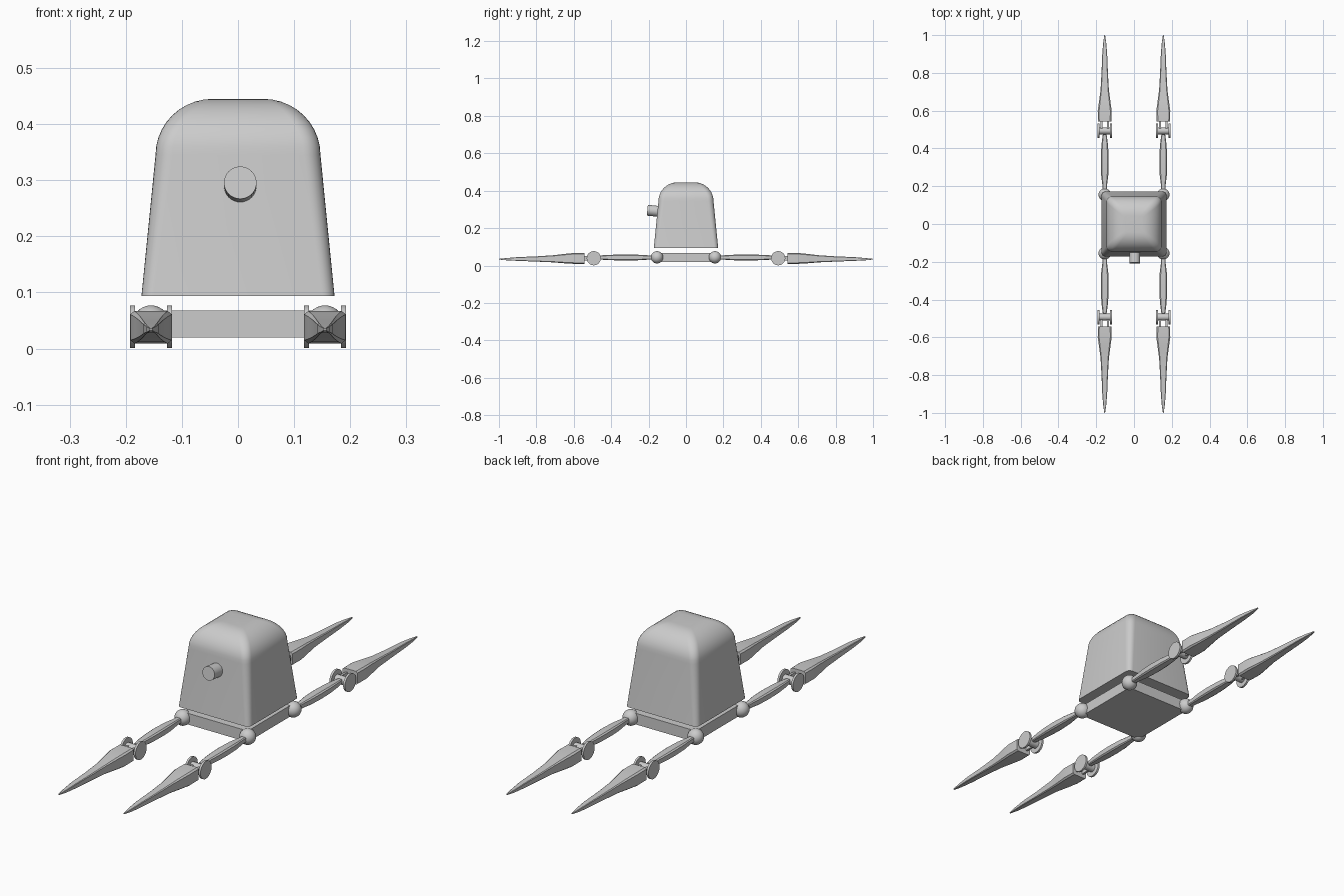
import bpy, bmesh, math
from mathutils import Matrix

if "Cube" in bpy.data.objects:
    bpy.data.objects.remove(bpy.data.objects["Cube"])


def finish(bm, name, angle=None):
    bmesh.ops.recalc_face_normals(bm, faces=bm.faces)
    me = bpy.data.meshes.new(name)
    bm.to_mesh(me)
    bm.free()
    ob = bpy.data.objects.new(name, me)
    bpy.context.collection.objects.link(ob)
    if angle:
        bpy.ops.object.select_all(action='DESELECT')
        ob.select_set(True)
        bpy.context.view_layer.objects.active = ob
        bpy.ops.object.shade_smooth_by_angle(angle=math.radians(angle))
    return ob


def loft(name, rings, angle=None):
    bm = bmesh.new()
    loops = [[bm.verts.new(p) for p in ring] for ring in rings]
    n = len(loops[0])
    for a, b in zip(loops, loops[1:]):
        for i in range(n):
            j = (i + 1) % n
            bm.faces.new((a[i], a[j], b[j], b[i]))
    bm.faces.new(loops[0])
    bm.faces.new(loops[-1])
    return finish(bm, name, angle)


def rounded_square(h, r, z, seg=6):
    pts = []
    for k, (sx, sy) in enumerate(((1, 1), (-1, 1), (-1, -1), (1, -1))):
        for i in range(seg + 1):
            a = math.pi / 2 * (k + i / seg)
            pts.append((sx * (h - r) + r * math.cos(a),
                        sy * (h - r) + r * math.sin(a), z))
    return pts


def chamfered_rect(x, y, z, hx, hz, c=0.3):
    cx, cz = hx * (1 - c), hz * (1 - c)
    return [(x + a, y, z + b) for a, b in
            ((hx, -cz), (hx, cz), (cx, hz), (-cx, hz),
             (-hx, cz), (-hx, -cz), (-cx, -hz), (cx, -hz))]


def cylinder(name, loc, r, depth, rot, seg=32):
    bm = bmesh.new()
    bmesh.ops.create_cone(bm, cap_ends=True, segments=seg, radius1=r, radius2=r,
                          depth=depth, matrix=Matrix.Translation(loc) @ rot)
    return finish(bm, name, 35)


def box(name, loc, size):
    bm = bmesh.new()
    bmesh.ops.create_cube(bm, size=1, matrix=Matrix.Translation(loc)
                          @ Matrix.Diagonal((*size, 1)))
    return finish(bm, name)


# Tapered body with a domed top
profile = [(0.172, 0.094, 0.022), (0.147, 0.345, 0.03)]
for i in range(1, 11):
    a = math.pi / 2 * i / 10
    h = 0.045 + 0.102 * math.cos(a)
    profile.append((h, 0.345 + 0.1 * math.sin(a), min(0.03, h * 0.25)))
loft("body", [rounded_square(h, r, z) for h, z, r in profile], 40)

# Base plate
box("base_plate", (0, 0, 0.044), (0.31, 0.31, 0.048))

# Camera eye, square to the sloping front
cylinder("eye", (0.004, -0.172, 0.292), 0.029, 0.07,
         Matrix.Rotation(math.radians(84), 4, 'X'))

# Legs
ALONG_X = Matrix.Rotation(math.pi / 2, 4, 'Y')
UPPER = [(0.17, 0.011, 0.011), (0.21, 0.013, 0.012), (0.26, 0.019, 0.015),
         (0.32, 0.021, 0.016), (0.38, 0.020, 0.015), (0.43, 0.016, 0.013),
         (0.475, 0.010, 0.010)]
LOWER = [(0.542, 0.036, 0.029, 0.038), (0.60, 0.037, 0.029, 0.038),
         (0.65, 0.030, 0.025, 0.037), (0.71, 0.022, 0.019, 0.036),
         (0.80, 0.017, 0.014, 0.035), (0.90, 0.013, 0.010, 0.035),
         (0.96, 0.008, 0.006, 0.034), (1.0, 0.002, 0.002, 0.034)]
for sx, side in ((1, "right"), (-1, "left")):
    for sy, end in ((-1, "front"), (1, "back")):
        tag = f"{end}_{side}_"
        x = 0.155 * sx
        # Hip ball
        bm = bmesh.new()
        bmesh.ops.create_uvsphere(bm, u_segments=24, v_segments=14, radius=0.033,
                                  matrix=Matrix.Translation((x, sy * 0.155, 0.044)))
        finish(bm, tag + "hip", 60)
        # Leg segments
        loft(tag + "upper_leg",
             [chamfered_rect(x, sy * y, 0.043, a, b) for y, a, b in UPPER], 30)
        loft(tag + "lower_leg",
             [chamfered_rect(x, sy * y, z, a, b, 0.2) for y, a, b, z in LOWER], 30)
        # Knee axle, discs and fork
        knee = sy * 0.493
        cylinder(tag + "knee_axle", (x, knee, 0.039), 0.018, 0.066, ALONG_X, 24)
        for d in (-1, 1):
            cylinder(tag + "knee_disc", (x + d * 0.033, knee, 0.039),
                     0.038, 0.009, ALONG_X)
            box(tag + "knee_fork", (x + d * 0.017, sy * 0.52, 0.039),
                (0.009, 0.056, 0.026))
